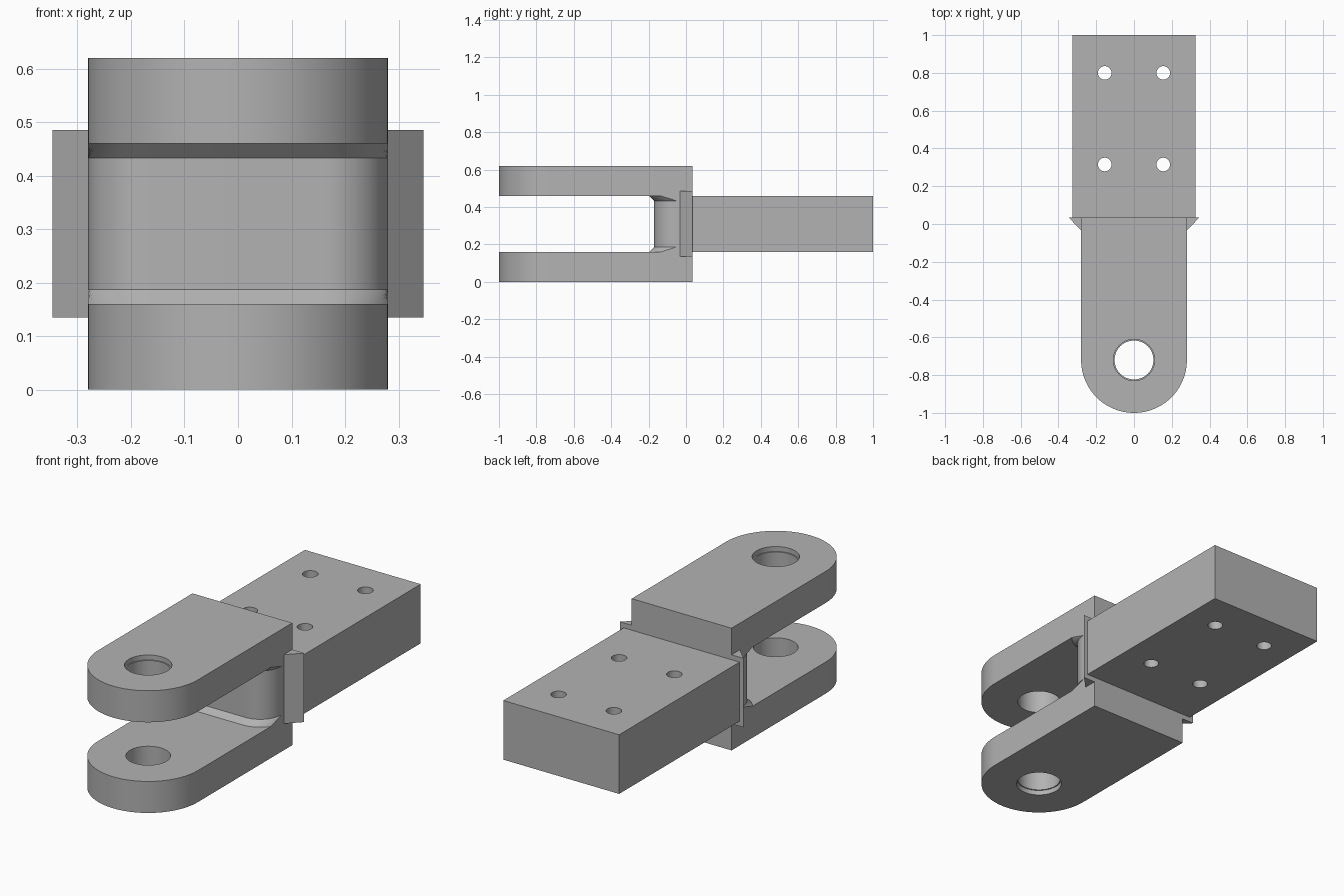
import bpy, bmesh
from math import sin, cos, pi, acos, radians

cube = bpy.data.objects.get("Cube")
if cube:
    bpy.data.objects.remove(cube, do_unlink=True)

steel = bpy.data.materials.new("grey_steel")
steel.use_nodes = True
GREY = (0.45, 0.45, 0.45, 1)
steel.diffuse_color = GREY
steel.node_tree.nodes["Principled BSDF"].inputs["Base Color"].default_value = GREY


def loft(name, layers):
    """Solid through stacked outlines; layers = [(z, [(x, y), ...]), ...]."""
    bm = bmesh.new()
    rings = [[bm.verts.new((x, y, z)) for x, y in pts] for z, pts in layers]
    bm.faces.new(rings[0])
    bm.faces.new(rings[-1])
    for low, high in zip(rings, rings[1:]):
        for i in range(len(low)):
            j = (i + 1) % len(low)
            bm.faces.new((low[i], low[j], high[j], high[i]))
    bmesh.ops.recalc_face_normals(bm, faces=bm.faces)
    mesh = bpy.data.meshes.new(name)
    bm.to_mesh(mesh)
    bm.free()
    mesh.materials.append(steel)
    obj = bpy.data.objects.new(name, mesh)
    bpy.context.collection.objects.link(obj)
    return obj


def arc(cx, cy, r, start, end, n):
    return [(cx + r * cos(start + (end - start) * i / n),
             cy + r * sin(start + (end - start) * i / n)) for i in range(n + 1)]


def drill(obj, x, y, r, z0, z1, n=48):
    """Cut a round vertical hole and discard the cutter."""
    circle = arc(x, y, r, 0, 2 * pi, n)[:-1]
    cutter = loft("hole_cutter", [(z0, circle), (z1, circle)])
    cutter.hide_render = True
    mod = obj.modifiers.new("hole", "BOOLEAN")
    mod.operation, mod.solver, mod.object = "DIFFERENCE", "EXACT", cutter
    bpy.context.view_layer.objects.active = obj
    bpy.ops.object.modifier_apply(modifier=mod.name)
    bpy.data.objects.remove(cutter, do_unlink=True)


def smooth(obj):
    bpy.ops.object.select_all(action="DESELECT")
    obj.select_set(True)
    bpy.context.view_layer.objects.active = obj
    bpy.ops.object.shade_smooth_by_angle(angle=radians(25))


HALF, BACK, PIN_Y, TOP, ARM = 0.28, 0.035, -0.72, 0.62, 0.16

# Fork arms with rounded ends and lightly counterbored pin holes
outline = arc(0, PIN_Y, HALF, pi, 2 * pi, 64) + [(HALF, BACK), (-HALF, BACK)]
for name, z0, outer in (("lower_arm", 0, 0), ("upper_arm", TOP - ARM, TOP)):
    arm = loft(name, [(z0, outline), (z0 + ARM, outline)])
    drill(arm, 0, PIN_Y, 0.103, -1, 1, 64)
    drill(arm, 0, PIN_Y, 0.109, outer - 0.025, outer + 0.025, 64)
    smooth(arm)

# Web joining the arms, with rounded corners that flare where they meet the arms
CORNER, FLARE = 0.12, 0.027


def web_outline(grow):
    r = CORNER + grow
    right = arc(HALF - CORNER, -0.05, r, -pi / 2, -acos(CORNER / r), 20)
    right.append((HALF, BACK))
    return right + [(-x, y) for x, y in reversed(right)]


smooth(loft("web", [(ARM, web_outline(FLARE)), (ARM + FLARE, web_outline(0)),
                    (TOP - ARM - FLARE, web_outline(0)), (TOP - ARM, web_outline(FLARE))]))

# Triangular side gussets
for name, s in (("left_gusset", 1), ("right_gusset", -1)):
    tri = [(s * HALF, -0.033), (s * 0.347, BACK), (s * HALF, BACK)]
    loft(name, [(0.135, tri), (0.485, tri)])

# Mounting block with four bolt holes
rect = [(-0.325, BACK), (0.325, BACK), (0.325, 1), (-0.325, 1)]
block = loft("mounting_block", [(ARM, rect), (TOP - ARM, rect)])
for x in (-0.155, 0.155):
    for y in (0.315, 0.8):
        drill(block, x, y, 0.036, -1, 1)
smooth(block)
